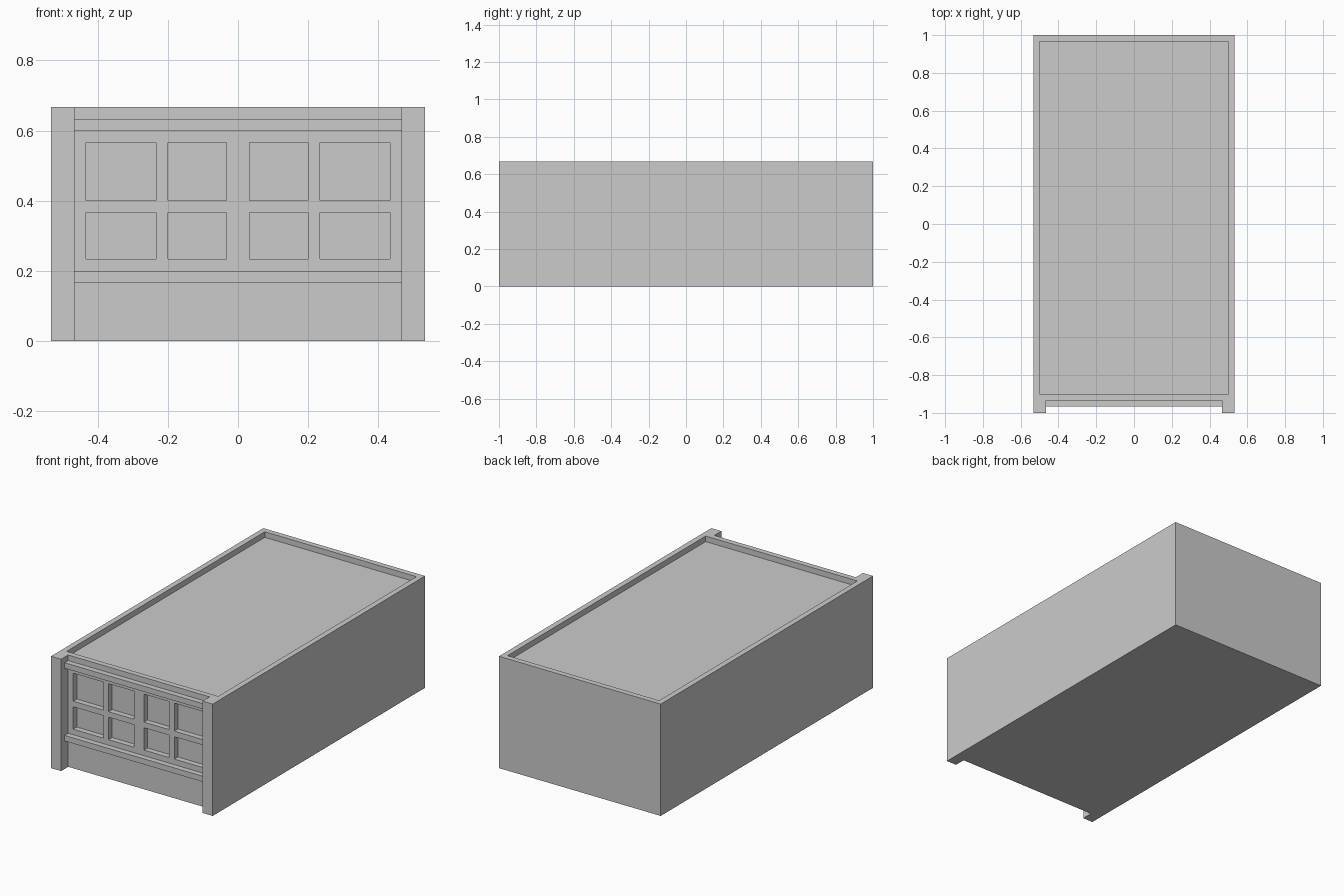
import bpy
import bmesh
from mathutils import Vector

default = bpy.data.objects.get("Cube")
if default:
    bpy.data.objects.remove(default, do_unlink=True)

U = 1 / 30            # design module
HALF_W, HEIGHT = 16 * U, 20 * U
WALL_Y = -28 * U      # plane of the front wall

grey = bpy.data.materials.new("plain grey")
grey.use_nodes = True
GREY = (0.6, 0.6, 0.6, 1)
grey.diffuse_color = GREY
grey.node_tree.nodes["Principled BSDF"].inputs["Base Color"].default_value = GREY


def add_box(bm, low, high):
    """Add an axis-aligned box between two corners."""
    low, high = Vector(low), Vector(high)
    verts = bmesh.ops.create_cube(bm, size=1)["verts"]
    bmesh.ops.scale(bm, vec=high - low, verts=verts)
    bmesh.ops.translate(bm, vec=(low + high) / 2, verts=verts)


def make_object(name, bm):
    bmesh.ops.recalc_face_normals(bm, faces=bm.faces[:])
    mesh = bpy.data.meshes.new(name)
    bm.to_mesh(mesh)
    bm.free()
    mesh.materials.append(grey)
    obj = bpy.data.objects.new(name, mesh)
    bpy.context.collection.objects.link(obj)
    return obj


# Building body: footprint with two projecting corner piers, raised to full height
pier_x = 14 * U
right_half = [(pier_x, WALL_Y), (pier_x, -1), (HALF_W, -1), (HALF_W, 1)]
footprint = right_half + [(-x, y) for x, y in reversed(right_half)]
bm = bmesh.new()
base = bm.faces.new([bm.verts.new((x, y, 0)) for x, y in footprint])
raised = bmesh.ops.extrude_face_region(bm, geom=[base])["geom"]
bmesh.ops.translate(bm, vec=(0, 0, HEIGHT),
                    verts=[v for v in raised if isinstance(v, bmesh.types.BMVert)])
body = make_object("building_body", bm)

# Cutters: sunken roof behind the parapet, and two rows of four window recesses
bm = bmesh.new()
add_box(bm, (-15 * U, -27 * U, 19 * U), (15 * U, 29 * U, HEIGHT + U))
for x0, x1 in ((1, 6), (7, 13)):
    for z0, z1 in ((7, 11), (12, 17)):
        for left, right in ((x0, x1), (-x1, -x0)):
            add_box(bm, (left * U, WALL_Y - U / 2, z0 * U),
                    (right * U, WALL_Y + U, z1 * U))
cutter = make_object("recess_cutter", bm)
cutter.hide_render = True

cut = body.modifiers.new("recesses", 'BOOLEAN')
cut.operation = 'DIFFERENCE'
cut.solver = 'EXACT'
cut.object = cutter
bpy.context.view_layer.objects.active = body
bpy.ops.object.modifier_apply(modifier=cut.name)
bpy.data.objects.remove(cutter, do_unlink=True)

# Ledges below and above the windows, spanning between the piers
for name, z in (("lower_ledge", 5 * U), ("upper_ledge", 18 * U)):
    bm = bmesh.new()
    add_box(bm, (-pier_x, WALL_Y - U, z), (pier_x, WALL_Y, z + U))
    make_object(name, bm)
